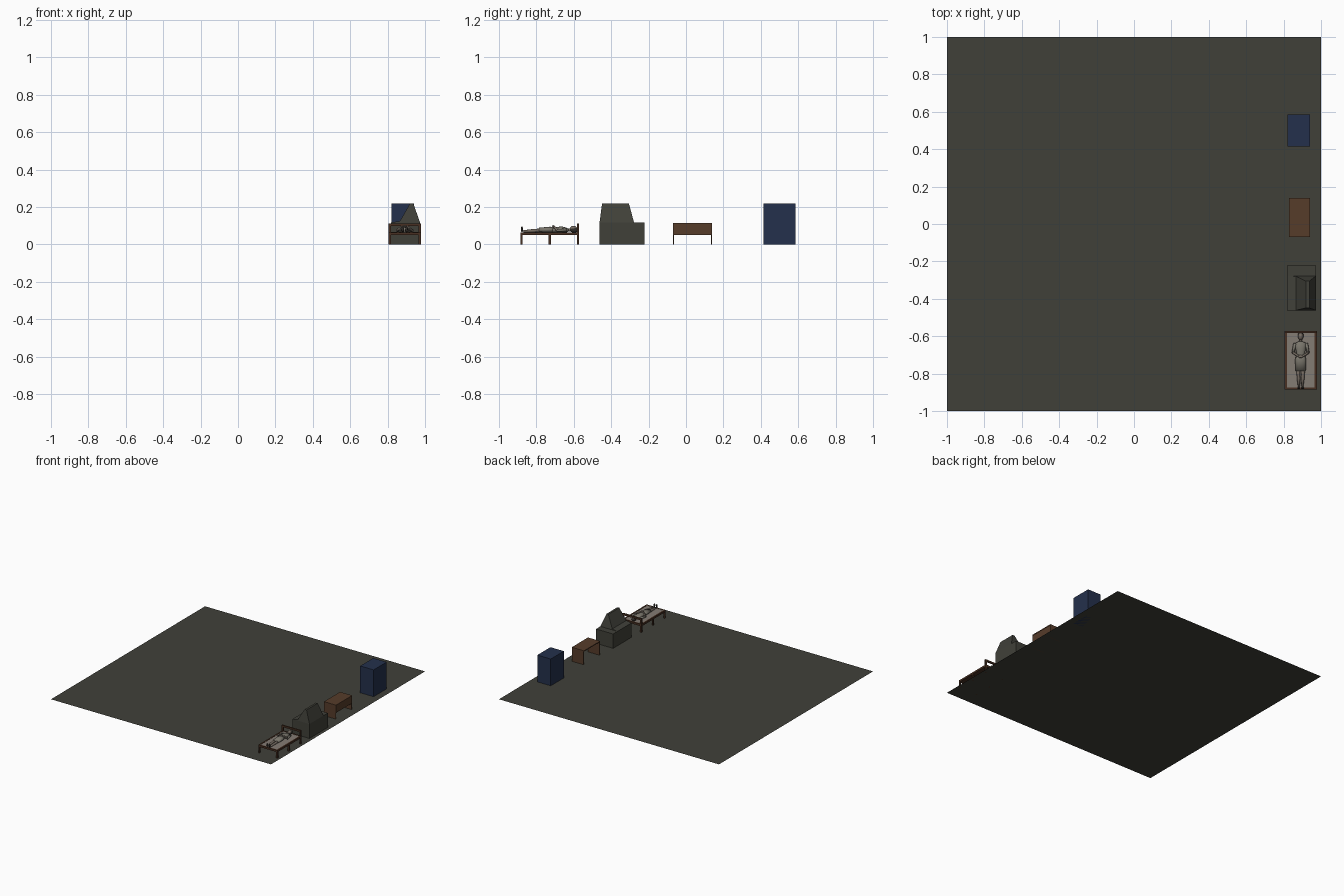
import bpy, bmesh, math
from mathutils import Vector

if "Cube" in bpy.data.objects:
    bpy.data.objects.remove(bpy.data.objects["Cube"])


def mat(name, r, g, b):
    m = bpy.data.materials.new(name)
    lin = [((c / 255 + 0.055) / 1.055) ** 2.4 for c in (r, g, b)]
    m.diffuse_color = (*lin, 1)
    m.use_nodes = True
    m.node_tree.nodes["Principled BSDF"].inputs["Base Color"].default_value = m.diffuse_color
    return m


STONE = mat("dark grey stone", 64, 64, 57)
BLUE = mat("navy blue", 36, 48, 76)
WOOD = mat("brown wood", 86, 60, 42)
BEDWOOD = mat("dark bed wood", 72, 48, 34)
SHEET = mat("grey sheet", 132, 124, 116)
SKIN = mat("pale skin", 118, 108, 98)
CLOTH = mat("grey cloth", 122, 118, 108)
HAIR = mat("dark hair", 48, 44, 40)


def finish(bm, name, material, smooth=False):
    bmesh.ops.recalc_face_normals(bm, faces=bm.faces)
    me = bpy.data.meshes.new(name)
    for f in bm.faces:
        f.smooth = smooth
    bm.to_mesh(me)
    bm.free()
    me.materials.append(material)
    ob = bpy.data.objects.new(name, me)
    bpy.context.collection.objects.link(ob)
    return ob


def box(name, x0, x1, y0, y1, z0, z1, material):
    bm = bmesh.new()
    bmesh.ops.create_cube(bm, size=1)
    for v in bm.verts:
        v.co = ((x0 + x1) / 2 + v.co.x * (x1 - x0),
                (y0 + y1) / 2 + v.co.y * (y1 - y0),
                (z0 + z1) / 2 + v.co.z * (z1 - z0))
    return finish(bm, name, material)


def tube(name, rings, material, sides=12):
    """Loft of ellipses; each ring is (x, y, z, half width, half height)."""
    bm = bmesh.new()
    d = (Vector(rings[-1][:3]) - Vector(rings[0][:3])).normalized()
    side = d.cross(Vector((0, 0, 1))).normalized()
    up = side.cross(d)
    loops = []
    for x, y, z, rw, rh in rings:
        loops.append([bm.verts.new(Vector((x, y, z))
                      + side * rw * math.cos(2 * math.pi * i / sides)
                      + up * rh * math.sin(2 * math.pi * i / sides)) for i in range(sides)])
    for a, b in zip(loops, loops[1:]):
        for i in range(sides):
            j = (i + 1) % sides
            bm.faces.new((a[i], a[j], b[j], b[i]))
    bm.faces.new(loops[0])
    bm.faces.new(loops[-1])
    return finish(bm, name, material, True)


def ball(name, c, r, material):
    bm = bmesh.new()
    bmesh.ops.create_uvsphere(bm, u_segments=14, v_segments=9, radius=1)
    for v in bm.verts:
        v.co = [c[i] + v.co[i] * r[i] for i in range(3)]
    return finish(bm, name, material, True)


# floor sheet
bm = bmesh.new()
bmesh.ops.create_grid(bm, x_segments=1, y_segments=1, size=1)
finish(bm, "floor", STONE)

# cabinet
box("cabinet", 0.82, 0.942, 0.415, 0.585, 0, 0.22, BLUE)

# desk: top, end panels, modesty panel
box("desk_top", 0.83, 0.94, -0.07, 0.14, 0.108, 0.115, WOOD)
for n, y in (("front", -0.07), ("back", 0.135)):
    box("desk_end_" + n, 0.832, 0.938, y, y + 0.005, 0, 0.108, WOOD)
box("desk_panel", 0.932, 0.938, -0.066, 0.136, 0.05, 0.108, WOOD)

# hearth: block and tapered hood
box("hearth_base", 0.818, 0.973, -0.462, -0.222, 0, 0.118, STONE)
bm = bmesh.new()
profile = [(0.82, 0.118), (0.866, 0.125), (0.92, 0.22), (0.937, 0.22), (0.973, 0.118)]
ends = []
for base, slope in ((-0.462, 0.13), (-0.278, -0.27)):
    ends.append([bm.verts.new((x, base + slope * (z - 0.118), z)) for x, z in profile])
for i in range(5):
    j = (i + 1) % 5
    bm.faces.new((ends[0][i], ends[0][j], ends[1][j], ends[1][i]))
for e in ends:
    bm.faces.new(e)
finish(bm, "hearth_hood", STONE)

# bed frame
X0, X1, Y0, Y1 = 0.805, 0.978, -0.886, -0.572
box("bed_slats", X0 + 0.008, X1 - 0.008, Y0 + 0.008, Y1 - 0.008, 0.05, 0.056, BEDWOOD)
box("mattress", X0 + 0.013, X1 - 0.013, Y0 + 0.012, Y1 - 0.012, 0.056, 0.064, SHEET)
for n, x in (("left", X0), ("right", X1 - 0.012)):
    box("bed_rail_" + n, x, x + 0.012, Y0, Y1, 0.05, 0.065, BEDWOOD)
    for m, y, h in (("foot", Y0, 0.05), ("middle", -0.735, 0.05), ("head", Y1 - 0.012, 0.11)):
        box(f"bed_leg_{m}_{n}", x, x + 0.012, y, y + 0.012, 0, h, BEDWOOD)
box("bed_foot_rail", X0, X1, Y0, Y0 + 0.012, 0.05, 0.065, BEDWOOD)
box("bed_head_rail_low", X0, X1, Y1 - 0.012, Y1, 0.05, 0.066, BEDWOOD)
box("bed_head_rail_top", X0, X1, Y1 - 0.012, Y1, 0.098, 0.112, BEDWOOD)

# lying figure
C = 0.891
ball("head", (C, -0.601, 0.083), (0.0135, 0.02, 0.017), SKIN)
ball("hair", (C, -0.598, 0.078), (0.016, 0.023, 0.015), HAIR)
tube("neck", [(C, -0.612, 0.078, 0.007, 0.007), (C, -0.636, 0.077, 0.008, 0.008)], SKIN)
tube("torso", [(C, -0.629, 0.077, 0.012, 0.008), (C, -0.637, 0.077, 0.03, 0.012),
               (C, -0.665, 0.08, 0.027, 0.017), (C, -0.695, 0.078, 0.022, 0.014),
               (C, -0.715, 0.078, 0.027, 0.015)], CLOTH)
tube("skirt", [(C, -0.698, 0.078, 0.022, 0.014), (C, -0.727, 0.079, 0.03, 0.016),
               (C, -0.785, 0.077, 0.027, 0.013)], CLOTH)
for n, s in (("left", -1), ("right", 1)):
    tube("leg_" + n, [(C + s * 0.013, -0.77, 0.076, 0.012, 0.011),
                      (C + s * 0.012, -0.805, 0.074, 0.009, 0.009),
                      (C + s * 0.011, -0.825, 0.073, 0.0095, 0.009),
                      (C + s * 0.009, -0.87, 0.07, 0.005, 0.006)], SKIN)
    ball("foot_" + n, (C + s * 0.01, -0.877, 0.081), (0.007, 0.006, 0.015), HAIR)
    tube("upper_arm_" + n, [(C + s * 0.03, -0.638, 0.077, 0.009, 0.009),
                            (C + s * 0.041, -0.69, 0.075, 0.007, 0.007)], CLOTH, 8)
    tube("forearm_" + n, [(C + s * 0.041, -0.687, 0.075, 0.007, 0.007),
                          (C + s * 0.022, -0.7, 0.09, 0.006, 0.006),
                          (C + s * 0.006, -0.708, 0.097, 0.005, 0.005)], SKIN, 8)
    ball("hand_" + n, (C + s * 0.004, -0.709, 0.098), (0.01, 0.007, 0.005), SKIN)
